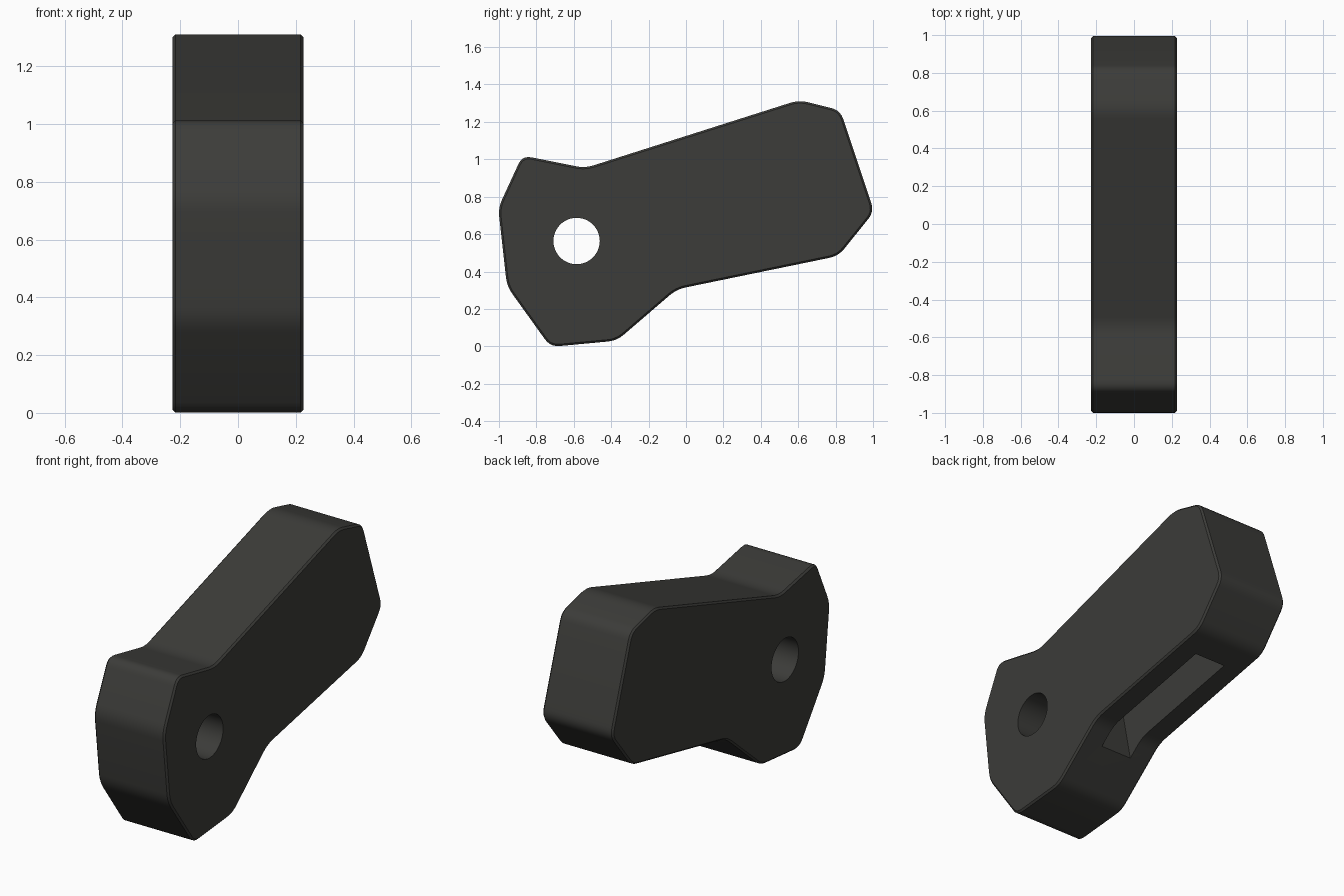
import bpy, bmesh, math
from mathutils import Vector, Matrix

if "Cube" in bpy.data.objects:
    bpy.data.objects.remove(bpy.data.objects["Cube"])

HALF = 0.227


def rounded(points, d=0.05, steps=5):
    """Replace each corner by a short tangent curve."""
    out = []
    n = len(points)
    for i in range(n):
        p = Vector(points[i])
        a = p + (Vector(points[i - 1]) - p).normalized() * d
        b = p + (Vector(points[(i + 1) % n]) - p).normalized() * d
        for k in range(steps + 1):
            t = k / steps
            out.append(a * (1 - t) ** 2 + p * 2 * t * (1 - t) + b * t * t)
    return out


def prism(name, outline, half):
    """Extrude a (y, z) outline symmetrically along x."""
    bm = bmesh.new()
    face = bm.faces.new([bm.verts.new((-half, y, z)) for y, z in outline])
    res = bmesh.ops.extrude_face_region(bm, geom=[face])
    verts = [v for v in res["geom"] if isinstance(v, bmesh.types.BMVert)]
    bmesh.ops.translate(bm, verts=verts, vec=(2 * half, 0, 0))
    bmesh.ops.recalc_face_normals(bm, faces=bm.faces)
    mesh = bpy.data.meshes.new(name)
    bm.to_mesh(mesh)
    bm.free()
    ob = bpy.data.objects.new(name, mesh)
    bpy.context.collection.objects.link(ob)
    return ob


# Lever body: angular outline with softened corners
corners = [(-0.875, 1.02), (-1.004, 0.74), (-0.957, 0.32), (-0.725, -0.003),
           (-0.37, 0.03), (-0.05, 0.305), (0.815, 0.483), (1.006, 0.72),
           (0.825, 1.262), (0.605, 1.317), (-0.54, 0.953)]
body = prism("lever_body", rounded(corners), HALF)

# Pivot hole
hole = prism("hole_cutter",
             [(-0.585 + 0.124 * math.cos(k * math.tau / 48),
               0.563 + 0.124 * math.sin(k * math.tau / 48)) for k in range(48)], 0.4)

# Deep slot cut square to the underside
along = Vector((0.98, 0.20)).normalized()
up = Vector((-along.y, along.x))
near, far = Vector((-0.15, 0.216)), Vector((0.64, 0.447))
length = (far - near).dot(along)
slot = prism("slot_cutter",
             [near - up * 0.2, near + along * length - up * 0.2,
              near + along * length + up * 0.5, near + up * 0.5], 0.1)

# Fine rim chamfer, then the cuts
bpy.context.view_layer.objects.active = body
body.select_set(True)
bev = body.modifiers.new("rim", "BEVEL")
bev.width = 0.01
bev.segments = 1
bev.limit_method = "ANGLE"
bev.angle_limit = math.radians(60)
bpy.ops.object.modifier_apply(modifier="rim")
for cutter in (hole, slot):
    cutter.hide_render = True
    mod = body.modifiers.new("cut", "BOOLEAN")
    mod.operation = "DIFFERENCE"
    mod.solver = "EXACT"
    mod.object = cutter
    bpy.ops.object.modifier_apply(modifier="cut")
    bpy.data.objects.remove(cutter)
bpy.ops.object.shade_smooth_by_angle(angle=math.radians(30))

# Dark plastic colour
mat = bpy.data.materials.new("dark_grey")
mat.diffuse_color = (0.045, 0.045, 0.041, 1)
mat.use_nodes = True
mat.node_tree.nodes["Principled BSDF"].inputs["Base Color"].default_value = mat.diffuse_color
body.data.materials.clear()
body.data.materials.append(mat)
